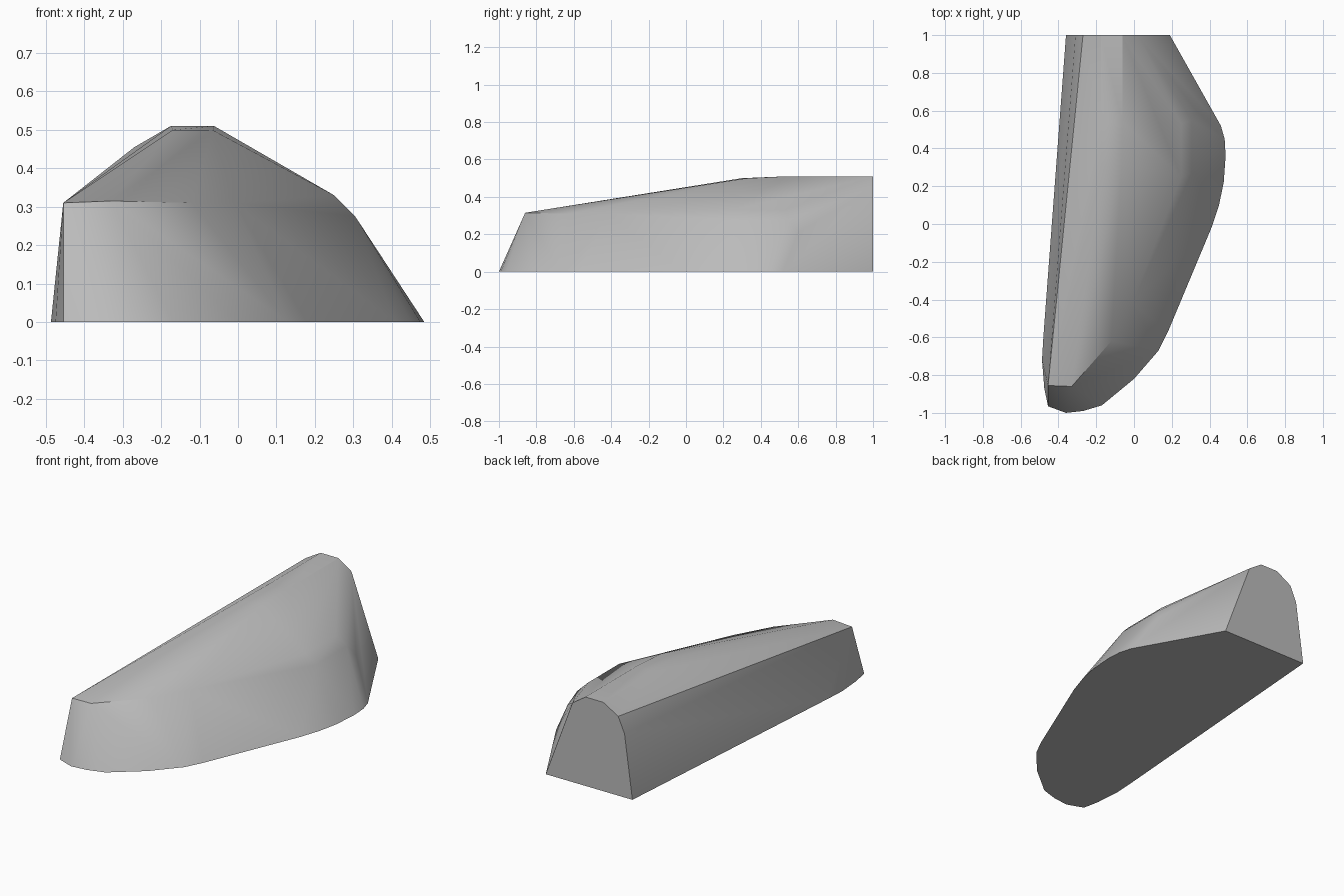
import bpy, bmesh

if "Cube" in bpy.data.objects:
    bpy.data.objects.remove(bpy.data.objects["Cube"])

# Footprint on the ground
base = [(-0.36, 1), (0.19, 1), (0.46, 0.52), (0.48, 0.45), (0.485, 0.36), (0.475, 0.22),
        (0.45, 0.1), (0.41, -0.02), (0.18, -0.57), (0.13, -0.67), (0, -0.82),
        (-0.17, -0.96), (-0.27, -0.99), (-0.36, -1), (-0.455, -0.965),
        (-0.475, -0.87), (-0.487, -0.72), (-0.48, -0.6)]
# Arched profile of the flat back end (x, z)
back = [(-0.31, 0.365), (-0.27, 0.455), (-0.175, 0.51), (-0.062, 0.51), (0.02, 0.455)]
# Crest, front lip and rounded shoulder
upper = [(-0.175, 0.54, 0.51), (-0.062, 0.54, 0.51), (-0.17, 0.3, 0.5), (-0.065, 0.32, 0.499),
         (-0.455, -0.855, 0.31), (-0.33, -0.86, 0.315),
         (-0.12, -0.62, 0.31), (-0.01, -0.42, 0.31), (0.22, 0.15, 0.31), (0.25, 0.25, 0.33),
         (0.25, 0.53, 0.33), (0.305, 0.27, 0.275), (0.305, 0.55, 0.275), (0.33, 0.6, 0.21)]

points = [(x, y, 0) for x, y in base] + [(x, 1, z) for x, z in back] + upper

# Skin the outline as one closed convex boulder
bm = bmesh.new()
for p in points:
    bm.verts.new(p)
hull = bmesh.ops.convex_hull(bm, input=bm.verts[:])
spare = {g for g in hull["geom_interior"] + hull["geom_unused"] if isinstance(g, bmesh.types.BMVert)}
bmesh.ops.delete(bm, geom=list(spare), context='VERTS')
bmesh.ops.dissolve_limit(bm, angle_limit=0.01, verts=bm.verts[:], edges=bm.edges[:])
bmesh.ops.recalc_face_normals(bm, faces=bm.faces[:])
mesh = bpy.data.meshes.new("rock_body")
bm.to_mesh(mesh)
bm.free()
rock = bpy.data.objects.new("rock_body", mesh)
bpy.context.collection.objects.link(rock)

# Plain grey stone
grey = bpy.data.materials.new("stone grey")
grey.diffuse_color = (0.5, 0.5, 0.5, 1)
grey.use_nodes = True
grey.node_tree.nodes["Principled BSDF"].inputs["Base Color"].default_value = grey.diffuse_color
mesh.materials.append(grey)

# Soft shading over the gentle facets
bpy.context.view_layer.objects.active = rock
rock.select_set(True)
bpy.ops.object.shade_smooth_by_angle(angle=0.5)
